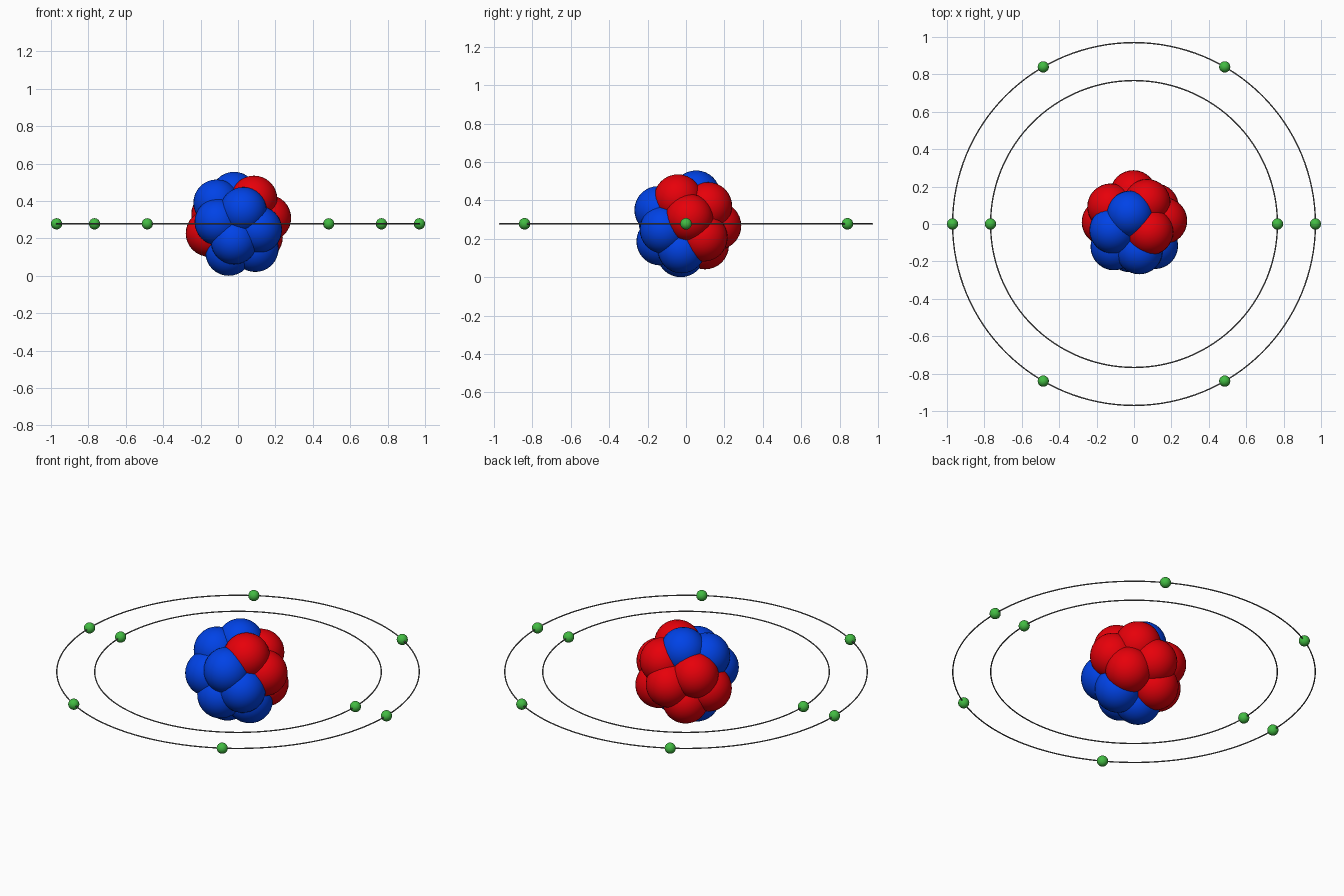
import bpy
from math import pi, sqrt, sin, cos, tau

if "Cube" in bpy.data.objects:
    bpy.data.objects.remove(bpy.data.objects["Cube"])

CENTRE_Z = 0.278
SHELL, NUCLEON_R = 0.163, 0.125      # distance of nucleon centres, nucleon radius
ELECTRON_R, WIRE_R = 0.03, 0.0035


def material(name, rgb):
    mat = bpy.data.materials.new(name)
    mat.diffuse_color = (*rgb, 1)
    mat.use_nodes = True
    mat.node_tree.nodes["Principled BSDF"].inputs["Base Color"].default_value = mat.diffuse_color
    return mat


RED = material("proton_red", (0.8, 0.0, 0.003))
BLUE = material("neutron_blue", (0.0, 0.055, 0.8))
GREEN = material("electron_green", (0.055, 0.5, 0.055))
DARK = material("orbit_grey", (0.15, 0.15, 0.15))


def finish(name, mat):
    obj = bpy.context.object
    obj.name = name
    obj.data.materials.append(mat)
    bpy.ops.object.shade_smooth()


def ball(name, radius, location, mat, segments=32):
    bpy.ops.mesh.primitive_uv_sphere_add(
        segments=segments, ring_count=segments // 2, radius=radius, location=location)
    finish(name, mat)


# Nucleus: 16 nucleons spread evenly over a sphere along a golden spiral
COUNT = 16
PROTONS = {1, 3, 5, 6, 8, 10, 11, 13}
for i in range(COUNT):
    h = 1 - 2 * (i + 0.5) / COUNT
    angle = pi * (1 + sqrt(5)) * (i + 0.5) + pi
    flat = SHELL * sqrt(1 - h * h)
    spot = (flat * cos(angle), flat * sin(angle), CENTRE_Z + SHELL * h)
    if i in PROTONS:
        ball(f"proton_{i}", NUCLEON_R, spot, RED)
    else:
        ball(f"neutron_{i}", NUCLEON_R, spot, BLUE)

# Orbits: thin wire rings, each with evenly spaced electrons
for shell, radius, electrons in (("inner", 0.767, 2), ("outer", 0.97, 6)):
    bpy.ops.mesh.primitive_torus_add(
        major_segments=128, minor_segments=8, major_radius=radius,
        minor_radius=WIRE_R, location=(0, 0, CENTRE_Z))
    finish(f"{shell}_orbit", DARK)
    for k in range(electrons):
        a = tau * k / electrons
        ball(f"{shell}_electron_{k}", ELECTRON_R,
             (radius * cos(a), radius * sin(a), CENTRE_Z), GREEN, 24)
